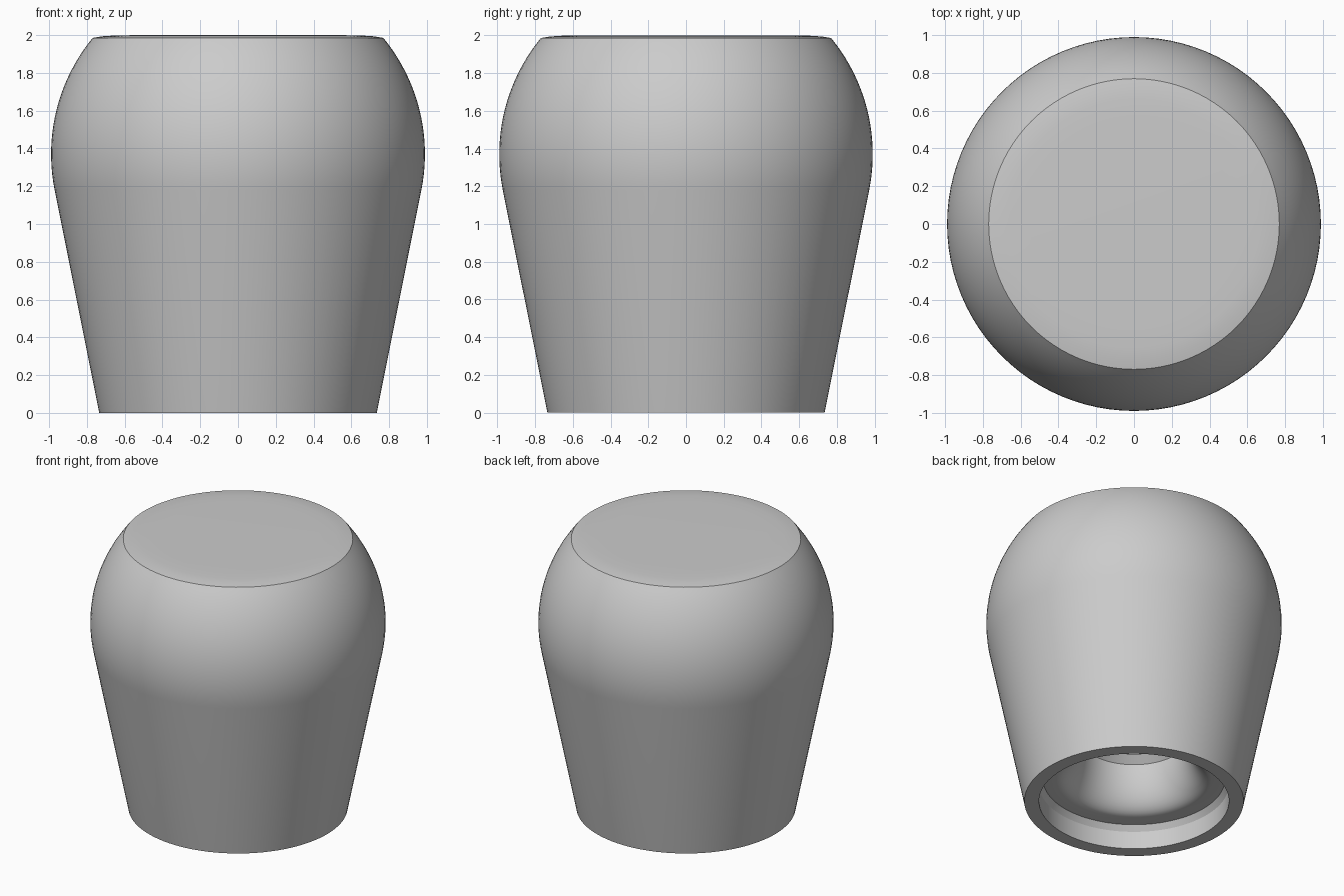
import bpy
import bmesh
import math

old = bpy.data.objects.get("Cube")
if old:
    bpy.data.objects.remove(old, do_unlink=True)

SEGMENTS = 96

# Plain grey material
grey = bpy.data.materials.new("plain grey")
grey.use_nodes = True
colour = (0.6, 0.6, 0.6, 1.0)
grey.diffuse_color = colour
grey.node_tree.nodes["Principled BSDF"].inputs["Base Color"].default_value = colour


def arc(cx, cz, rx, rz, start, end, steps):
    """Points (radius, height) on an ellipse arc, angles in degrees."""
    angles = [math.radians(start + (end - start) * i / steps) for i in range(steps + 1)]
    return [(cx + rx * math.cos(a), cz + rz * math.sin(a)) for a in angles]


def lathe(name, profile):
    """Turn a profile about the z axis into a smooth-shaded object."""
    bm = bmesh.new()
    verts = [bm.verts.new((r, 0, z)) for r, z in profile]
    edges = [bm.edges.new(pair) for pair in zip(verts, verts[1:])]
    bmesh.ops.spin(bm, geom=verts + edges, cent=(0, 0, 0), axis=(0, 0, 1),
                   angle=math.tau, steps=SEGMENTS, use_duplicate=False)
    bmesh.ops.remove_doubles(bm, verts=bm.verts, dist=0.0001)
    bmesh.ops.recalc_face_normals(bm, faces=bm.faces)
    mesh = bpy.data.meshes.new(name)
    bm.to_mesh(mesh)
    bm.free()
    mesh.materials.append(grey)
    obj = bpy.data.objects.new(name, mesh)
    bpy.context.collection.objects.link(obj)
    bpy.ops.object.select_all(action="DESELECT")
    obj.select_set(True)
    bpy.context.view_layer.objects.active = obj
    bpy.ops.object.shade_smooth_by_angle(angle=math.radians(30))
    return obj


# Slightly domed cap, from the centre to its creased edge
cap = [(0, 2.0), (0.55, 2.0), (0.66, 1.998), (0.72, 1.994)]
# Rounded shoulder running into the straight tapered side
shoulder = arc(0.02, 1.37, 0.97, 0.97, 39.4, -11.2, 20)
# Flat bottom rim, recess wall and chamfer
recess = [(0.735, 0), (0.637, 0), (0.637, 0.13), (0.61, 0.17)]
# Flared mouth of the central bore
mouth = arc(0.52, 0.49, 0.16, 0.32, 270, 180, 12)
# Step and closed end of the bore
bore = [(0.31, 0.54), (0.31, 0.95), (0, 0.95)]

lathe("knob_body", cap + shoulder + recess + mouth + bore)
